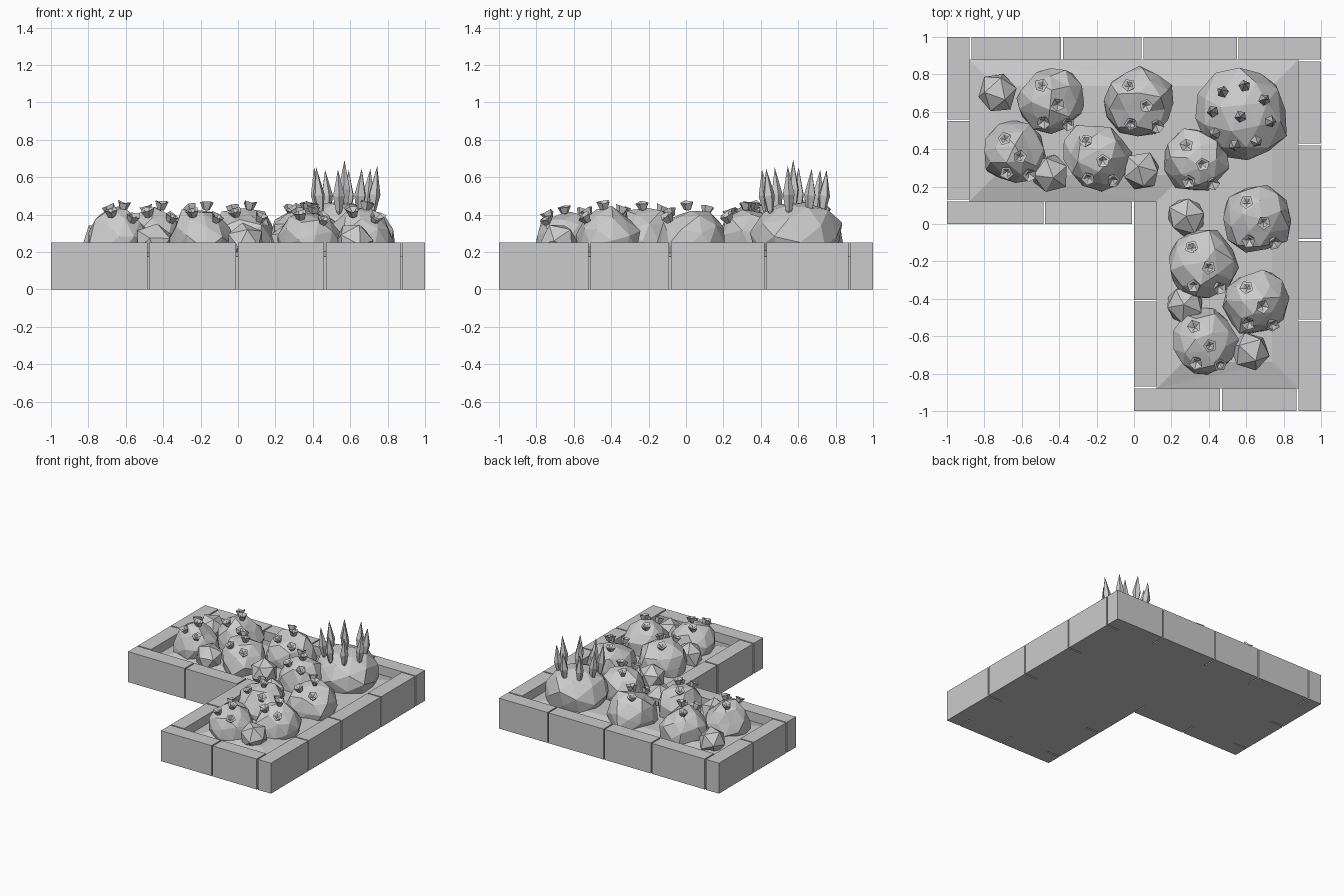
import bpy, bmesh, math, random
from mathutils import Vector, Matrix

old = bpy.data.objects.get("Cube")
if old:
    bpy.data.objects.remove(old)
random.seed(4)

grey = bpy.data.materials.new("plain grey")
grey.use_nodes = True
grey.diffuse_color = (0.6, 0.6, 0.6, 1)
grey.node_tree.nodes["Principled BSDF"].inputs["Base Color"].default_value = (0.6, 0.6, 0.6, 1)


def finish(bm, name):
    bmesh.ops.recalc_face_normals(bm, faces=bm.faces)
    mesh = bpy.data.meshes.new(name)
    bm.to_mesh(mesh)
    bm.free()
    mesh.materials.append(grey)
    obj = bpy.data.objects.new(name, mesh)
    bpy.context.collection.objects.link(obj)
    return obj


def block(name, x0, x1, y0, y1, h=0.25):
    bm = bmesh.new()
    bmesh.ops.create_cube(bm, size=1)
    bmesh.ops.scale(bm, verts=bm.verts, vec=(x1 - x0, y1 - y0, h))
    bmesh.ops.translate(bm, verts=bm.verts, vec=((x0 + x1) / 2, (y0 + y1) / 2, h / 2))
    return finish(bm, name)


def run(name, along_x, cuts, low, high, gap=0.005):
    """A row of wall blocks between successive cuts."""
    for i, (a, b) in enumerate(zip(cuts, cuts[1:])):
        a = a + gap if abs(a) < 1 and a != 0 else a
        b = b - gap if abs(b) < 1 and b != 0.12 else b
        span = (a, b, low, high) if along_x else (low, high, a, b)
        block(f"{name}_{i + 1}", *span)


# Wall blocks around the L-shaped bed
T = 0.12
run("back_wall_block", True, [-0.875, -0.385, 0.045, 0.555, 1], 1 - T, 1)
run("left_side_wall_block", False, [-1, -0.515, -0.085, 0.425, 0.875], 1 - T, 1)
run("right_side_wall_block", False, [0.125, 0.555, 1], -1, T - 1)
run("inner_front_wall_block", True, [-1, -0.48, -0.005], 0, T)
run("inner_side_wall_block", False, [-0.875, -0.41, T], 0, T)
run("front_wall_block", True, [0, 0.465, 0.875], -1, T - 1)

# Soil bed with a raised middle
bm = bmesh.new()
e = 1 - T
outline = [(-e, T), (T, T), (T, -e), (e, -e), (e, e), (-e, e)]
base = bm.faces.new([bm.verts.new((x, y, 0)) for x, y in outline])
ext = bmesh.ops.extrude_face_region(bm, geom=[base], use_keep_orig=True)
tops = [v for v in ext["geom"] if isinstance(v, bmesh.types.BMVert)]
bmesh.ops.translate(bm, verts=tops, vec=(0, 0, 0.175))
bmesh.ops.recalc_face_normals(bm, faces=bm.faces)
top = [f for f in bm.faces if f.normal.z > 0.9]
bmesh.ops.inset_region(bm, faces=top, thickness=0.2)
for v in top[0].verts:
    v.co.z += random.uniform(0.03, 0.06)
bmesh.ops.triangulate(bm, faces=[f for f in bm.faces if f.normal.z > 0.5])
finish(bm, "soil")


def bush(name, x, y, z, r, rz, detail=2, rough=0.07, ceiling=1.0):
    """A rugged faceted dome."""
    bm = bmesh.new()
    bmesh.ops.create_icosphere(bm, subdivisions=detail, radius=1)
    turn = Matrix.Rotation(random.uniform(0, 6), 3, "Z") @ Matrix.Rotation(random.uniform(0, 1), 3, "X")
    for v in bm.verts:
        p = turn @ v.co
        p *= 1 + random.uniform(-rough, rough)
        p += Vector([random.uniform(-rough, rough) for _ in range(3)])
        v.co = (x + p.x * r, y + p.y * r, min(z + p.z * rz, ceiling))
    return finish(bm, name)


def lathe(name, rings, sides, place, jag=0.0):
    """Stack of polygon rings (radius, height); zero radius makes a point."""
    bm = bmesh.new()
    prev = None
    for r, h in rings:
        if r == 0:
            ring = [bm.verts.new((0, 0, h))] * sides
        else:
            ring = []
            for i in range(sides):
                a = math.tau * i / sides
                lift = random.uniform(0, jag) if r > 0.03 else 0
                ring.append(bm.verts.new((r * math.cos(a), r * math.sin(a), h + lift)))
        if prev:
            for i in range(sides):
                j = (i + 1) % sides
                corners = list(dict.fromkeys([prev[i], prev[j], ring[j], ring[i]]))
                bm.faces.new(corners)
        prev = ring
    bmesh.ops.transform(bm, matrix=place, verts=bm.verts)
    return finish(bm, name)


# Flowering bushes, each with the same spread of cup-shaped blooms
bushes = [(-0.44, 0.66, 0.18), (-0.64, 0.38, 0.165), (-0.2, 0.36, 0.185),
          (0.03, 0.655, 0.19), (0.335, 0.34, 0.175), (0.66, 0.03, 0.19),
          (0.365, -0.21, 0.19), (0.655, -0.42, 0.175), (0.375, -0.63, 0.175)]
blooms = [(-0.05, 0.075), (0.03, -0.02), (-0.04, -0.105), (0.08, -0.115)]
cup = [(0, -0.015), (0.02, -0.01), (0.038, 0.02), (0.024, 0.025), (0, 0.005)]
for n, (x, y, r) in enumerate(bushes, 1):
    cz, rz = 0.25, 0.185 if n != 9 else 0.165
    bush(f"bush_{n}", x, y, cz, r, rz)
    for k, (dx, dy) in enumerate(blooms, 1):
        dx, dy = dx * r / 0.18, dy * r / 0.18
        up = math.sqrt(max(0.1, 1 - (dx * dx + dy * dy) / (r * r)))
        out = Vector((dx / r, dy / r, up + 0.5))
        spin = Matrix.Rotation(random.uniform(0, 6), 4, "Z")
        place = (Matrix.Translation((x + dx, y + dy, cz + rz * up + 0.005))
                 @ out.to_track_quat("Z", "Y").to_matrix().to_4x4() @ spin)
        lathe(f"bloom_{n}_{k}", cup, 5, place, 0.02)

# Small plain shrubs
shrubs = [(-0.73, 0.7), (-0.45, 0.27), (0.04, 0.28), (0.28, 0.04), (0.27, -0.43), (0.62, -0.68)]
for n, (x, y) in enumerate(shrubs, 1):
    bush(f"shrub_{n}", x, y, 0.25, 0.11, 0.11, 1, 0.04)

# Large corner bush crowned with spikes
bush("spiky_bush", 0.575, 0.59, 0.27, 0.25, 0.215, 2, 0.05, 0.465)
middle = Vector((0.575, 0.585, 0))
ring = [(0.48, 0.70), (0.59, 0.73), (0.69, 0.66), (0.72, 0.55), (0.65, 0.45),
        (0.54, 0.43), (0.44, 0.49), (0.43, 0.6), (0.57, 0.575)]
for n, (x, y) in enumerate(ring, 1):
    p = Vector((x, y, 0))
    far = (p - middle).length
    height = 0.25 if far < 0.05 else random.uniform(0.2, 0.24)
    axis = Vector((0, 0, 1)) + (p - middle) * 0.7
    place = (Matrix.Translation((x, y, 0.445 - far * 0.15))
             @ axis.to_track_quat("Z", "Y").to_matrix().to_4x4())
    profile = [(0, -0.03), (0.018, 0), (0.033, height * 0.36), (0.018, height * 0.65), (0, height)]
    lathe(f"spike_{n}", profile, 5, place)
